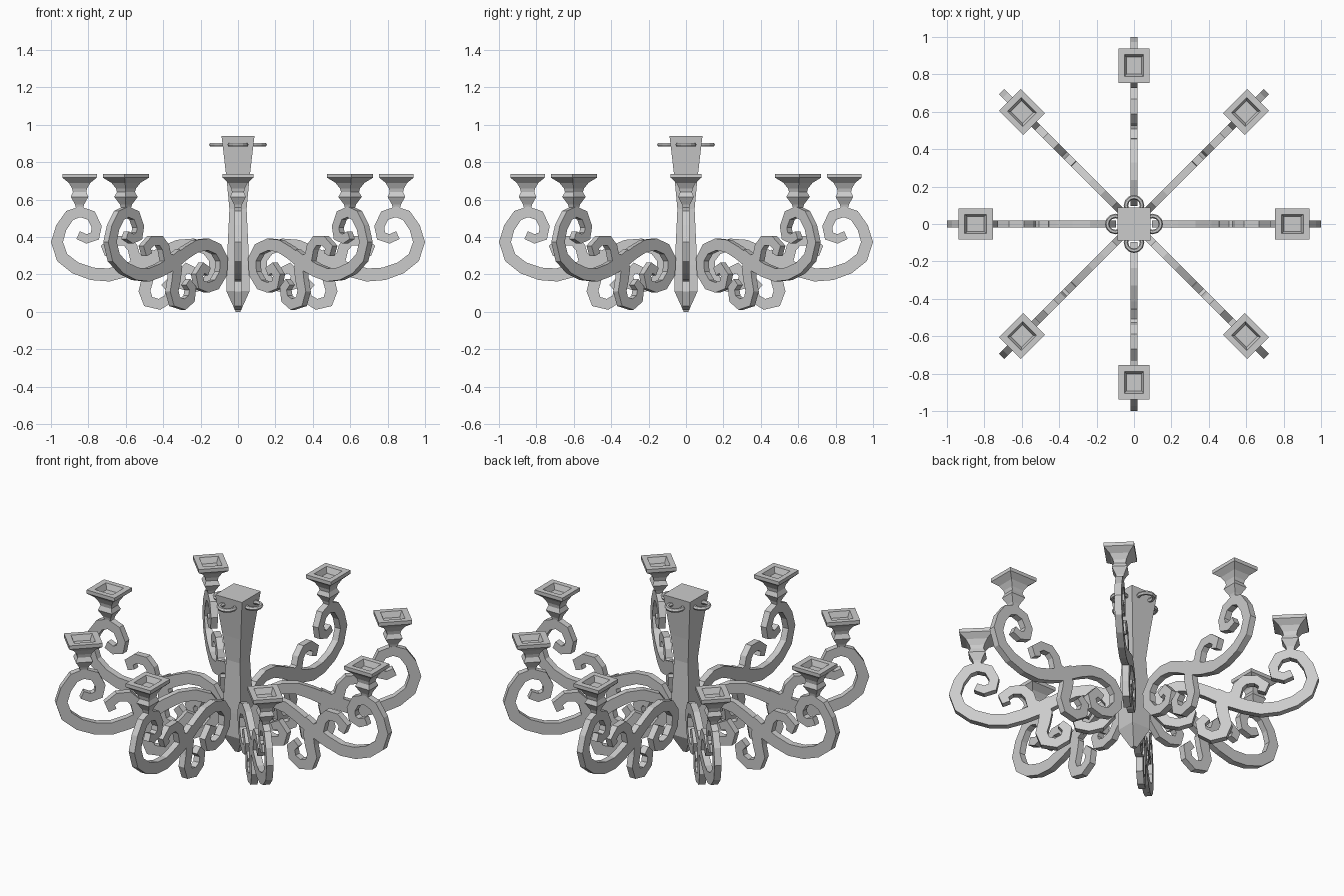
import bpy, bmesh, math
from mathutils import Matrix, Vector

old = bpy.data.objects.get("Cube")
if old:
    bpy.data.objects.remove(old, do_unlink=True)

metal = bpy.data.materials.new("pale grey metal")
metal.use_nodes = True
grey = (0.6, 0.6, 0.6, 1)
metal.diffuse_color = grey
metal.node_tree.nodes["Principled BSDF"].inputs["Base Color"].default_value = grey


def finish(bm, name):
    bmesh.ops.recalc_face_normals(bm, faces=bm.faces)
    mesh = bpy.data.meshes.new(name)
    bm.to_mesh(mesh)
    bm.free()
    mesh.materials.append(metal)
    obj = bpy.data.objects.new(name, mesh)
    bpy.context.collection.objects.link(obj)
    return obj


def loft(bm, rings):
    """Skin a list of four-cornered rings and cap both ends."""
    rows = [[bm.verts.new(p) for p in ring] for ring in rings]
    for a, b in zip(rows, rows[1:]):
        for i in range(4):
            j = (i + 1) % 4
            bm.faces.new((a[i], a[j], b[j], b[i]))
    bm.faces.new(rows[0])
    bm.faces.new(rows[-1])


def strip(bm, path, start, end, depth=0.038):
    """Flat iron bar bent along a path in the radial plane."""
    pts = [Vector((r, 0, z)) for r, z in path]
    rings = []
    for i, p in enumerate(pts):
        a = (p - pts[i - 1]).normalized() if i else None
        b = (pts[i + 1] - p).normalized() if i < len(pts) - 1 else None
        t = ((a or b) + (b or a)).normalized()
        k = i / (len(pts) - 1)
        miter = 1 / max(0.8, t.dot(a or b))
        side = Vector((-t.z, 0, t.x)) * (start + (end - start) * k) / 2 * miter
        out = Vector((0, depth / 2, 0))
        rings.append([p + side + out, p + side - out, p - side - out, p - side + out])
    loft(bm, rings)


def square_rings(profile, centre=0, ratio=1):
    return [[(centre + sx * h * ratio, sy * h, z)
             for sx, sy in ((1, 1), (-1, 1), (-1, -1), (1, -1))] for h, z in profile]


# Scroll paths as (radius, height)
inner_scroll = [(.235, .215), (.275, .235), (.31, .195), (.295, .145), (.24, .13),
                (.18, .145), (.13, .205), (.125, .28), (.165, .335), (.24, .36),
                (.32, .353), (.4, .318), (.47, .28), (.54, .255)]
outer_scroll = [(.44, .3), (.52, .255), (.6, .222), (.69, .197), (.78, .203), (.87, .235),
                (.94, .29), (.968, .373), (.945, .45), (.9, .515), (.845, .535),
                (.785, .515), (.755, .455), (.765, .405), (.81, .39), (.855, .41)]
lower_curl = [(.5, .28), (.475, .23), (.485, .17), (.5, .11), (.48, .055), (.42, .04),
              (.37, .07), (.36, .125), (.395, .16)]
upper_curl = [(.48, .26), (.55, .29), (.565, .345), (.6, .38), (.66, .38),
              (.705, .345), (.69, .305)]

# Candle cup with a sunken pan
cup = [(.016, .55), (.022, .575), (.042, .615), (.032, .64), (.036, .66), (.052, .69),
       (.082, .717), (.082, .738), (.052, .738), (.04, .705)]

for n in range(8):
    turn = Matrix.Rotation(n * math.pi / 4, 4, 'Z')
    bm = bmesh.new()
    strip(bm, inner_scroll, .045, .07)
    strip(bm, outer_scroll, .075, .045)
    strip(bm, lower_curl, .07, .045)
    strip(bm, upper_curl, .06, .045)
    finish(bm, f"scroll_arm_{n + 1}").matrix_world = turn
    bm = bmesh.new()
    loft(bm, square_rings(cup, .847, 1.12))
    finish(bm, f"candle_cup_{n + 1}").matrix_world = turn

# Square tapered centre column
bm = bmesh.new()
loft(bm, square_rings([(.012, 0), (.062, .11), (.06, .25), (.046, .55), (.06, .7), (.088, .94)]))
finish(bm, "centre_column")

# Hanging rings around the column top
for n in range(4):
    a = n * math.pi / 2
    bpy.ops.mesh.primitive_torus_add(major_segments=12, minor_segments=6, major_radius=.043,
                                     minor_radius=.012, rotation=(0, 0, a),
                                     location=(.1 * math.cos(a), .1 * math.sin(a), .893))
    ring = bpy.context.object
    ring.name = f"hanging_ring_{n + 1}"
    ring.data.materials.append(metal)
